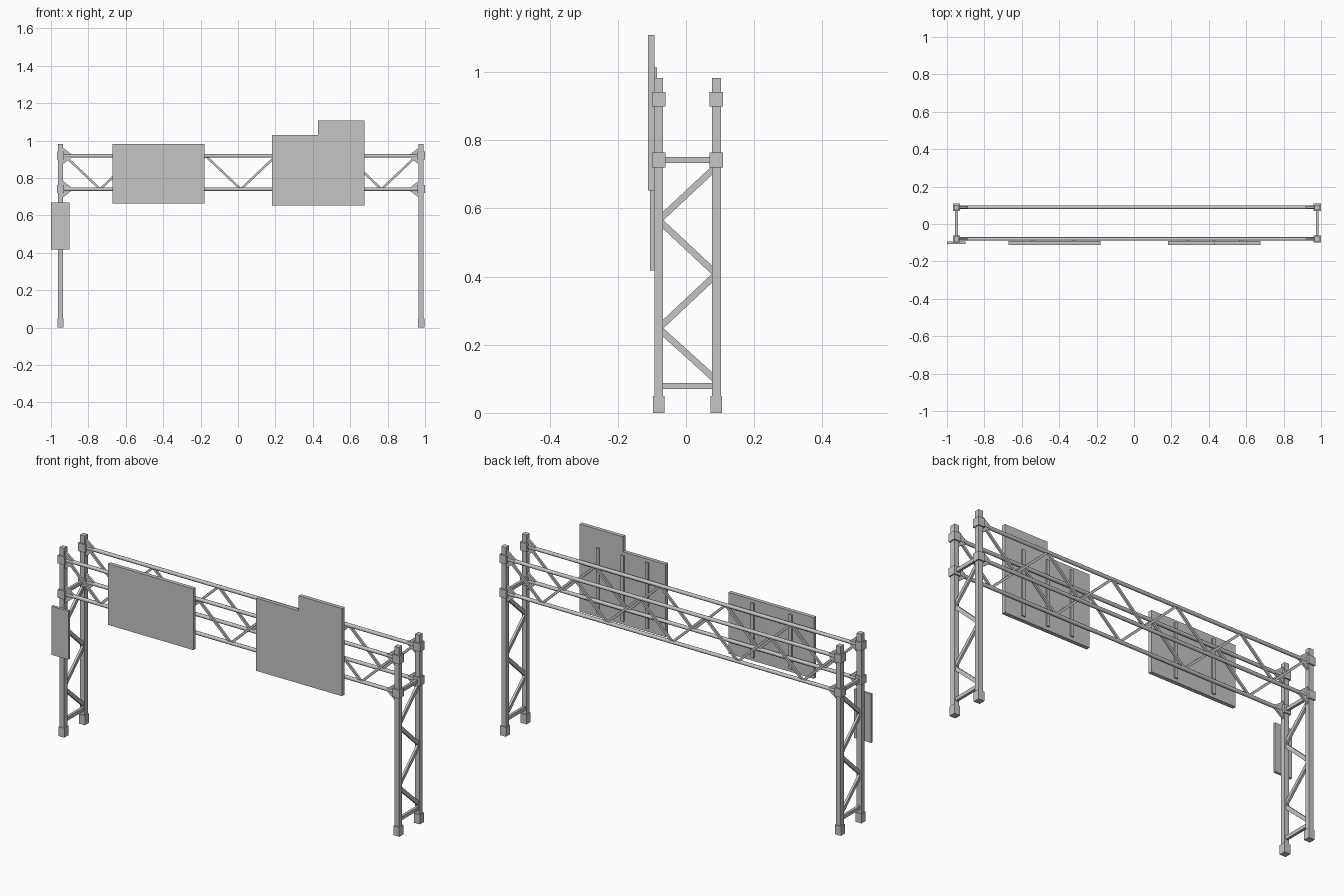
import bpy, bmesh, math
from mathutils import Vector

if "Cube" in bpy.data.objects:
    bpy.data.objects.remove(bpy.data.objects["Cube"])

steel = bpy.data.materials.new("steel_grey")
steel.diffuse_color = (0.56, 0.56, 0.56, 1)
steel.use_nodes = True
steel.node_tree.nodes["Principled BSDF"].inputs["Base Color"].default_value = steel.diffuse_color

XS = (-0.949, 0.979)      # tower positions
YS = (-0.080, 0.089)      # front and back frames
ZS = (0.74, 0.918)        # lower and upper chords


def finish(name, bm):
    bmesh.ops.recalc_face_normals(bm, faces=bm.faces)
    me = bpy.data.meshes.new(name)
    bm.to_mesh(me)
    bm.free()
    me.materials.append(steel)
    ob = bpy.data.objects.new(name, me)
    bpy.context.collection.objects.link(ob)
    return ob


def box(name, x0, x1, y0, y1, z0, z1):
    bm = bmesh.new()
    bmesh.ops.create_cube(bm, size=1)
    for v in bm.verts:
        v.co = ((x0 + x1) / 2 + v.co.x * (x1 - x0),
                (y0 + y1) / 2 + v.co.y * (y1 - y0),
                (z0 + z1) / 2 + v.co.z * (z1 - z0))
    return finish(name, bm)


def block(name, x, y, w, z0, z1):
    return box(name, x - w / 2, x + w / 2, y - w / 2, y + w / 2, z0, z1)


def strut(name, a, b, thick, wide, flat):
    """Rectangular bar from a to b; 'wide' is measured along the flat axis."""
    a, b, n = Vector(a), Vector(b), Vector(flat)
    s = (b - a).cross(n).normalized() * thick / 2
    n = n * wide / 2
    bm = bmesh.new()
    ends = [[bm.verts.new(p + s * i + n * j) for i, j in ((-1, -1), (1, -1), (1, 1), (-1, 1))]
            for p in (a, b)]
    for e in ends:
        bm.faces.new(e)
    for i in range(4):
        k = (i + 1) % 4
        bm.faces.new((ends[0][i], ends[0][k], ends[1][k], ends[1][i]))
    return finish(name, bm)


def plate(name, outline, y0, y1):
    """Extrude an x-z outline along y."""
    bm = bmesh.new()
    face = bm.faces.new([bm.verts.new((x, y0, z)) for x, z in outline])
    ext = bmesh.ops.extrude_face_region(bm, geom=[face])["geom"]
    for v in ext:
        if isinstance(v, bmesh.types.BMVert):
            v.co.y = y1
    # Keep a closed solid: the extrusion may drop the starting face
    edges = [e for e in bm.edges if e.is_boundary]
    if edges:
        bmesh.ops.holes_fill(bm, edges=edges, sides=0)
    return finish(name, bm)


# Towers: posts, feet, collars, gussets
for x in XS:
    inward = 1 if x < 0 else -1
    for y in YS:
        block("post", x, y, 0.026, 0, 0.982)
        block("post_foot", x, y, 0.034, 0, 0.049)
        for z in ZS:
            block("post_collar", x, y, 0.039, z - 0.02, z + 0.023)
            plate("gusset", [(x + inward * 0.008, z - 0.048), (x + inward * 0.06, z - 0.008),
                             (x + inward * 0.06, z + 0.008), (x + inward * 0.008, z + 0.048)],
                  y - 0.006, y + 0.006)
    # Tower rails and zigzag bracing
    for z in (0.079, 0.742):
        box("tower_rail", x - 0.007, x + 0.007, YS[0], YS[1], z - 0.009, z + 0.009)
    levels = (0.095, 0.248, 0.407, 0.565, 0.723)
    for i in range(4):
        a = (x, YS[(i + 1) % 2], levels[i])
        b = (x, YS[i % 2], levels[i + 1])
        strut("tower_brace", a, b, 0.019, 0.012, (1, 0, 0))

# Span: round chords and triangular webs on both faces
for y in YS:
    for z in ZS:
        bm = bmesh.new()
        bmesh.ops.create_cone(bm, cap_ends=True, segments=12, radius1=0.0095,
                              radius2=0.0095, depth=XS[1] - XS[0])
        for v in bm.verts:
            v.co = Vector((v.co.z + (XS[0] + XS[1]) / 2, y + v.co.x, z + v.co.y))
        chord = finish("span_chord", bm)
        for p in chord.data.polygons:
            p.use_smooth = len(p.vertices) == 4
    x0, step = -0.925, 0.188
    for i in range(10):
        a = (x0 + i * step, y, ZS[(i + 1) % 2])
        b = (x0 + (i + 1) * step, y, ZS[i % 2])
        strut("web_diagonal", a, b, 0.012, 0.01, (0, 1, 0))

# Sign panels
plate("left_sign", [(-0.671, 0.663), (-0.179, 0.663), (-0.179, 0.981), (-0.671, 0.981)],
      -0.112, -0.092)
plate("right_sign", [(0.183, 0.652), (0.677, 0.652), (0.677, 1.108), (0.428, 1.108),
                     (0.428, 1.03), (0.183, 1.03)], -0.112, -0.092)
plate("post_sign", [(-1.0, 0.417), (-0.902, 0.417), (-0.902, 0.67), (-1.0, 0.67)],
      -0.106, -0.093)

# Vertical brackets behind the signs
for xs, z0, z1 in (((-0.54, -0.32), 0.68, 0.965), ((0.287, 0.428, 0.57), 0.67, 1.013)):
    for x in xs:
        box("sign_bracket", x - 0.009, x + 0.009, -0.094, -0.085, z0, z1)
